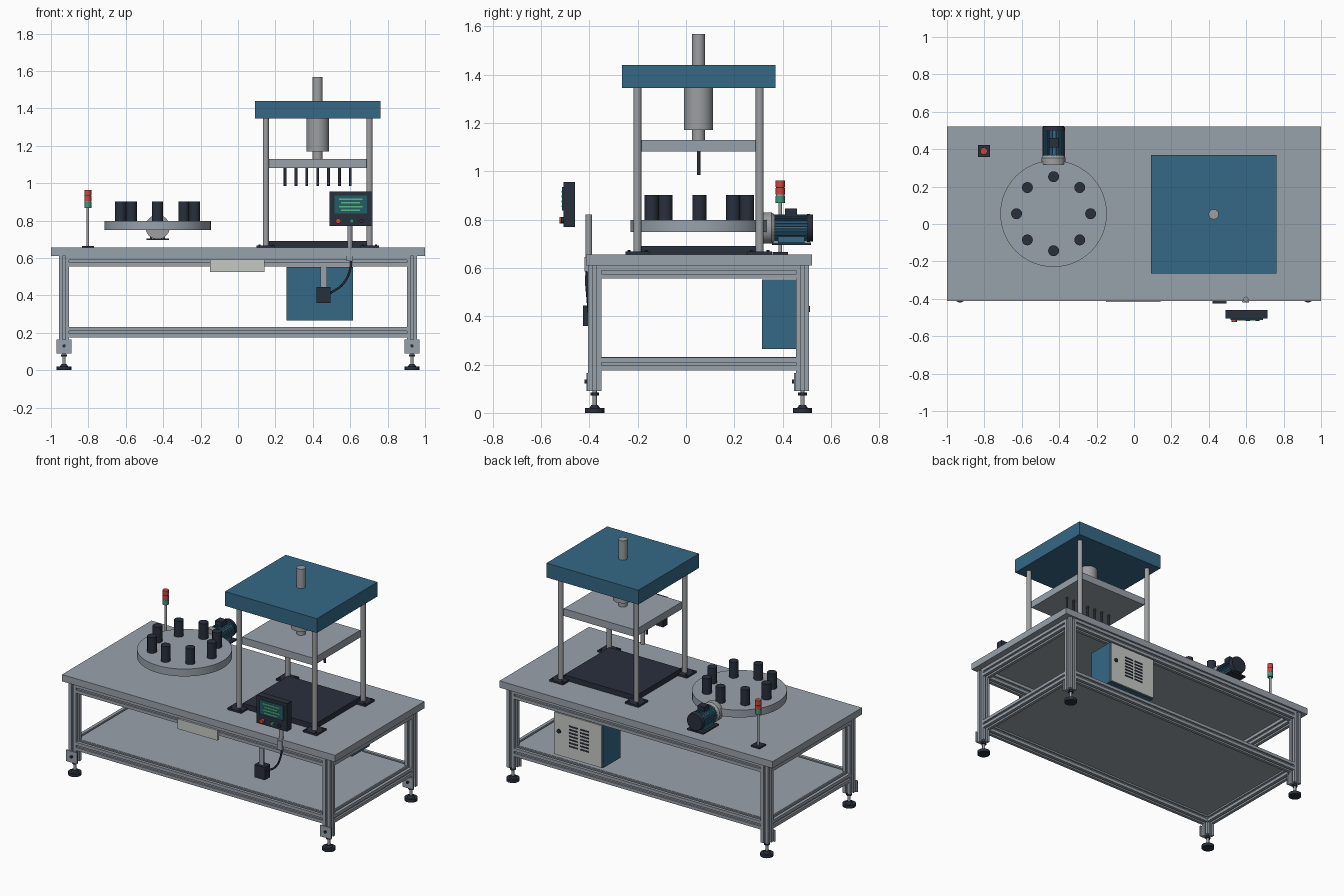
import bpy, bmesh, math
from mathutils import Vector, Matrix

if "Cube" in bpy.data.objects:
    bpy.data.objects.remove(bpy.data.objects["Cube"])


def material(name, r, g, b):
    lin = [((c + 0.055) / 1.055) ** 2.4 for c in (r, g, b)]
    m = bpy.data.materials.new(name)
    m.diffuse_color = (*lin, 1)
    m.use_nodes = True
    m.node_tree.nodes["Principled BSDF"].inputs["Base Color"].default_value = m.diffuse_color
    return m


ALU = material("aluminium grey", 0.60, 0.635, 0.67)
STEEL = material("steel grey", 0.61, 0.62, 0.63)
BLUE = material("machine blue", 0.205, 0.41, 0.52)
DARK = material("dark slate", 0.16, 0.185, 0.235)
PALE = material("pale grey", 0.77, 0.79, 0.77)
RED = material("signal red", 0.80, 0.27, 0.25)
GREEN = material("signal green", 0.24, 0.60, 0.48)
SCREEN = material("screen teal", 0.13, 0.36, 0.40)
TEXT = material("screen green", 0.36, 0.72, 0.50)

AXES = {"X": Vector((1, 0, 0)), "Y": Vector((0, 1, 0)), "Z": Vector((0, 0, 1))}


def finish(name, bm, mat, smooth=False):
    bmesh.ops.recalc_face_normals(bm, faces=bm.faces)
    me = bpy.data.meshes.new(name)
    bm.to_mesh(me)
    bm.free()
    me.materials.append(mat)
    ob = bpy.data.objects.new(name, me)
    bpy.context.collection.objects.link(ob)
    if smooth:
        bpy.ops.object.select_all(action='DESELECT')
        ob.select_set(True)
        bpy.context.view_layer.objects.active = ob
        bpy.ops.object.shade_smooth_by_angle(angle=math.radians(35))
    return ob


def box(name, x, y, z, mat):
    """Box from (min, max) pairs."""
    bm = bmesh.new()
    size = [b - a for a, b in (x, y, z)]
    mid = Vector([(a + b) / 2 for a, b in (x, y, z)])
    bmesh.ops.create_cube(bm, size=1, matrix=Matrix.Translation(mid) @ Matrix.Diagonal((*size, 1)))
    return finish(name, bm, mat)


def cyl(name, start, length, r, mat, axis="Z", r2=None, n=32):
    """Cylinder or cone growing from start along an axis."""
    bm = bmesh.new()
    d = AXES[axis]
    rot = d.to_track_quat('Z', 'Y').to_matrix().to_4x4()
    bmesh.ops.create_cone(bm, cap_ends=True, segments=n, radius1=r, radius2=r if r2 is None else r2,
                          depth=length, matrix=Matrix.Translation(Vector(start) + d * length / 2) @ rot)
    return finish(name, bm, mat, True)


def prism(name, pts, start, length, axis, mat):
    """Extrude a 2D profile along an axis."""
    bm = bmesh.new()
    d = AXES[axis]
    u, v = {"X": ("Y", "Z"), "Y": ("X", "Z"), "Z": ("X", "Y")}[axis]
    face = bm.faces.new([bm.verts.new(Vector(start) + AXES[u] * a + AXES[v] * b) for a, b in pts])
    ext = bmesh.ops.extrude_face_region(bm, geom=[face])
    bmesh.ops.translate(bm, vec=d * length, verts=[e for e in ext["geom"] if isinstance(e, bmesh.types.BMVert)])
    return finish(name, bm, mat)


# Slotted aluminium profile: one quarter rotated four times
H, S, D = 0.0275, 0.007, 0.012
slot = []
for k in range(4):
    c, s = round(math.cos(k * math.pi / 2)), round(math.sin(k * math.pi / 2))
    for a, b in ((H, -H), (H, -S), (H - D, -S), (H - D, S), (H, S)):
        slot.append((a * c - b * s, a * s + b * c))

LX, YF, YB = 0.93, -0.378, 0.482

# Frame: legs, levelling feet and leg brackets
for x in (-LX, LX):
    for y in (YF, YB):
        prism("leg", slot, (x, y, 0.09), 0.52, "Z", ALU)
        cyl("foot_pad", (x, y, 0), 0.02, 0.04, DARK)
        cyl("foot_pad_neck", (x, y, 0.02), 0.012, 0.022, DARK, r2=0.014)
        cyl("foot_stud", (x, y, 0.02), 0.08, 0.009, STEEL, n=16)
        cyl("foot_nut", (x, y, 0.072), 0.013, 0.018, DARK, n=6)
        box("foot_bracket", (x - 0.04, x + 0.04), (y - H - 0.007, y - H), (0.09, 0.165), ALU)
        cyl("bracket_bolt", (x, y - H - 0.015, 0.13), 0.01, 0.009, DARK, "Y", n=12)

# Rails between the legs
for z in (0.2025, 0.5825):
    for y in (YF, YB):
        prism("long_rail", slot, (-LX + H, y, z), 2 * (LX - H), "X", ALU)
    for x in (-LX, LX):
        prism("side_rail", slot, (x, YF + H, z), YB - YF - 2 * H, "Y", ALU)

box("table_top", (-1, 1), (-0.413, 0.522), (0.61, 0.655), ALU)
box("lower_shelf", (-LX + 0.015, LX - 0.015), (YF + 0.015, YB - 0.015), (0.22, 0.232), ALU)
box("front_plate", (-0.15, 0.143), (-0.418, -0.404), (0.525, 0.592), PALE)

# Press: base, posts, head, moving platen
PX, PY = 0.426, 0.052
box("press_base", (0.165, 0.69), (-0.185, 0.29), (0.655, 0.69), DARK)
for sx in (-1, 1):
    for sy in (-1, 1):
        x, y = PX + sx * 0.277, PY + sy * 0.253
        box("post_foot", (x - 0.05, x + 0.05), (y - 0.05, y + 0.05), (0.655, 0.667), DARK)
        cyl("press_post", (x, y, 0.66), 0.69, 0.0165, STEEL)
        for a in (-0.035, 0.035):
            for b in (-0.035, 0.035):
                cyl("foot_bolt", (x + a, y + b, 0.667), 0.006, 0.006, DARK, n=6)
box("press_head", (0.09, 0.763), (-0.265, 0.37), (1.345, 1.44), BLUE)
box("platen", (0.163, 0.689), (-0.192, 0.296), (1.082, 1.13), ALU)
cyl("ram_cylinder", (PX, PY, 1.17), 0.175, 0.06, STEEL, n=40)
cyl("ram_rod", (PX, PY, 1.13), 0.04, 0.027, STEEL)
cyl("head_rod", (PX, PY, 1.44), 0.128, 0.027, STEEL)
for i in range(7):
    cyl("press_pin", (PX + (i - 3) * 0.058, PY, 0.985), 0.1, 0.0075, DARK, n=16)

# Turntable with eight holders
TX, TY = -0.43, 0.055
cyl("turntable", (TX, TY, 0.749), 0.049, 0.285, ALU, n=64)
for i in range(8):
    a = i * math.pi / 4
    cyl("holder", (TX + 0.198 * math.cos(a), TY + 0.198 * math.sin(a), 0.798), 0.104, 0.029, DARK, n=24)

# Drive motor with lengthwise cooling fins
MZ = 0.765
cyl("gearbox", (TX, 0.318, MZ), 0.035, 0.065, STEEL, "Y")
cyl("gearbox_neck", (TX, 0.353, MZ), 0.016, 0.065, STEEL, "Y", r2=0.053)
fins = []
for i in range(24):
    for f, r in ((0, 0.049), (0.5, 0.049), (0.5, 0.056), (1, 0.056)):
        a = (i + f) * math.tau / 24
        fins.append((r * math.cos(a), r * math.sin(a)))
prism("motor_body", fins, (TX, 0.367, MZ), 0.135, "Y", BLUE)
cyl("fan_cover", (TX, 0.50, MZ), 0.025, 0.059, DARK, "Y", r2=0.055)
box("terminal_box", (TX - 0.025, TX + 0.025), (0.41, 0.46), (0.81, 0.845), DARK)
box("motor_foot", (TX - 0.06, TX + 0.06), (0.355, 0.518), (0.695, 0.705), DARK)
for s in (-1, 1):
    box("motor_foot_web", (TX + s * 0.035 - 0.006, TX + s * 0.035 + 0.006), (0.38, 0.49), (0.70, 0.73), BLUE)

# Signal tower
SX, SY = -0.803, 0.39
box("tower_base", (SX - 0.032, SX + 0.032), (SY - 0.032, SY + 0.032), (0.655, 0.665), DARK)
cyl("tower_pole", (SX, SY, 0.66), 0.21, 0.0075, STEEL, n=16)
for z, h, r, m in ((0.868, 0.03, 0.019, GREEN), (0.898, 0.005, 0.017, STEEL), (0.903, 0.027, 0.019, RED),
                   (0.93, 0.004, 0.017, DARK), (0.934, 0.028, 0.019, RED)):
    cyl("tower_segment", (SX, SY, z), h, r, m, n=24)

# Control panel with screen, buttons and pole
box("control_panel", (0.49, 0.713), (-0.506, -0.46), (0.77, 0.955), DARK)
box("panel_screen", (0.515, 0.69), (-0.513, -0.505), (0.838, 0.934), SCREEN)
for i, w in enumerate((0.125, 0.10, 0.125, 0.10)):
    z = 0.915 - i * 0.02
    box("screen_line", (0.602 - w / 2, 0.602 + w / 2), (-0.516, -0.512), (z - 0.004, z + 0.004), TEXT)
for x, r, d, m in ((0.536, 0.014, 0.018, RED), (0.608, 0.011, 0.012, GREEN), (0.66, 0.011, 0.012, DARK)):
    cyl("panel_button", (x, -0.506 - d, 0.797), d, r, m, "Y", n=24)
cyl("panel_pole", (0.598, -0.402, 0.60), 0.22, 0.0135, STEEL, n=20)
box("pole_bracket", (0.58, 0.616), (-0.42, -0.404), (0.585, 0.645), ALU)

# Switch box hanging below the rail, with cable
box("switch_hanger", (0.44, 0.475), (-0.41, -0.402), (0.43, 0.555), ALU)
box("switch_box", (0.42, 0.495), (-0.426, -0.37), (0.36, 0.445), DARK)
curve = bpy.data.curves.new("cable", 'CURVE')
curve.dimensions = '3D'
curve.bevel_depth, curve.bevel_resolution, curve.resolution_u = 0.006, 2, 8
path = [(0.605, -0.405, 0.61), (0.60, -0.41, 0.54), (0.56, -0.405, 0.46), (0.49, -0.40, 0.41)]
spline = curve.splines.new('BEZIER')
spline.bezier_points.add(len(path) - 1)
for p, co in zip(spline.bezier_points, path):
    p.co = co
    p.handle_left_type = p.handle_right_type = 'AUTO'
curve.materials.append(DARK)
bpy.context.collection.objects.link(bpy.data.objects.new("cable", curve))

# Electrical cabinet with door, vents and lock
box("cabinet", (0.26, 0.615), (0.315, 0.498), (0.265, 0.552), BLUE)
box("cabinet_door", (0.264, 0.611), (0.498, 0.506), (0.269, 0.548), PALE)
for row in range(7):
    z = 0.345 + row * 0.022
    for x in (0.355, 0.435):
        box("door_vent", (x, x + 0.066), (0.505, 0.509), (z, z + 0.009), DARK)
cyl("door_lock", (0.575, 0.505, 0.43), 0.009, 0.013, DARK, "Y", n=20)
